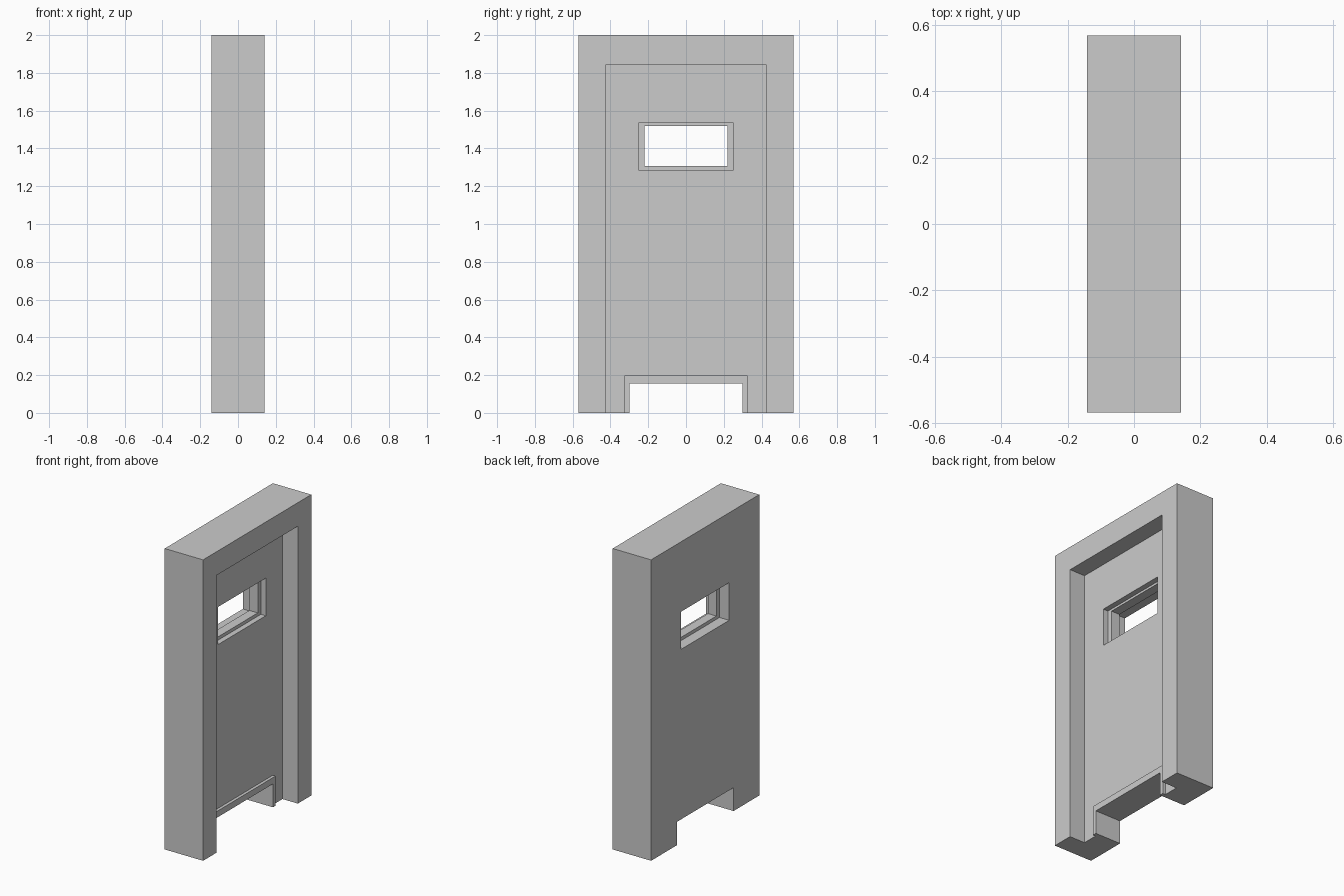
import bpy, bmesh

if "Cube" in bpy.data.objects:
    bpy.data.objects.remove(bpy.data.objects["Cube"])


def prism(name, outline, x0, x1):
    """Extrude a (y, z) outline along x."""
    bm = bmesh.new()
    face = bm.faces.new([bm.verts.new((x0, y, z)) for y, z in outline])
    new = bmesh.ops.extrude_face_region(bm, geom=[face])["geom"]
    verts = [g for g in new if isinstance(g, bmesh.types.BMVert)]
    bmesh.ops.translate(bm, verts=verts, vec=(x1 - x0, 0, 0))
    bmesh.ops.recalc_face_normals(bm, faces=bm.faces)
    mesh = bpy.data.meshes.new(name)
    bm.to_mesh(mesh)
    bm.free()
    obj = bpy.data.objects.new(name, mesh)
    bpy.context.collection.objects.link(obj)
    return obj


def box(name, half_y, z0, z1, x0, x1):
    return prism(name, [(-half_y, z0), (half_y, z0), (half_y, z1), (-half_y, z1)], x0, x1)


def cut(target, cutter):
    cutter.hide_render = True
    mod = target.modifiers.new(cutter.name, "BOOLEAN")
    mod.operation = "DIFFERENCE"
    mod.solver = "EXACT"
    mod.object = cutter
    bpy.context.view_layer.objects.active = target
    bpy.ops.object.modifier_apply(modifier=mod.name)
    bpy.data.objects.remove(cutter)


PANEL_X = 0.028  # front plane of the recessed door panel

# Solid wall block with door panel
wall = box("door_wall", 0.568, 0, 2, -0.141, 0.141)

# Doorway recess, window with stepped rim, low hatch opening
cut(wall, box("doorway_recess", 0.427, -0.1, 1.843, PANEL_X, 0.3))
cut(wall, box("window_front_step", 0.252, 1.285, 1.535, -0.008, 0.2))
cut(wall, box("window_back_step", 0.252, 1.285, 1.535, -0.3, -0.07))
cut(wall, box("window_hole", 0.219, 1.307, 1.52, -0.3, 0.3))
cut(wall, box("hatch_opening", 0.298, -0.1, 0.155, -0.3, 0.3))

# Raised trim around the hatch
prism("hatch_trim",
      [(-0.325, 0), (-0.298, 0), (-0.298, 0.155), (0.298, 0.155),
       (0.298, 0), (0.325, 0), (0.325, 0.197), (-0.325, 0.197)],
      PANEL_X, PANEL_X + 0.02)
